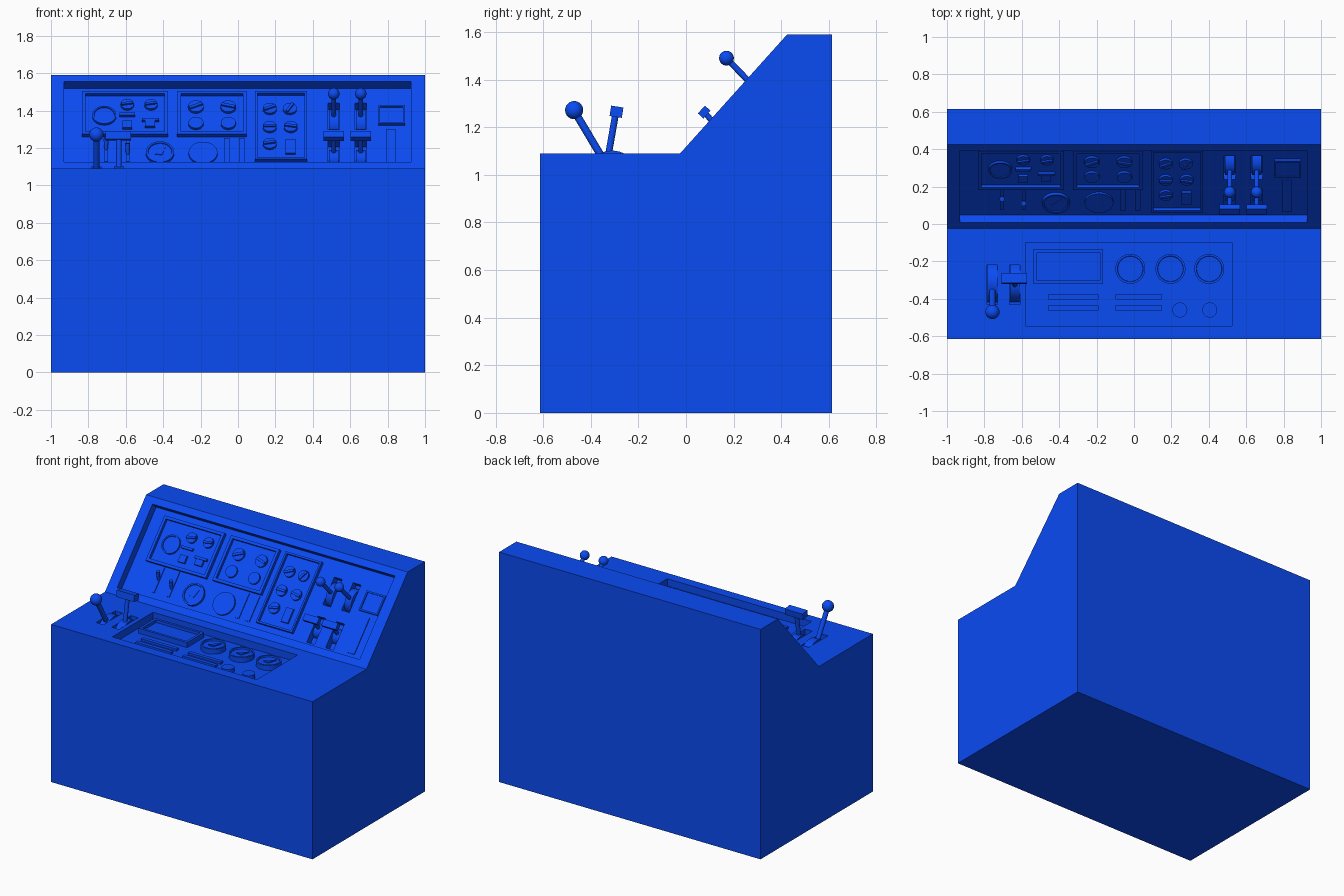
import bpy, bmesh, math
from mathutils import Matrix, Vector

if "Cube" in bpy.data.objects:
    bpy.data.objects.remove(bpy.data.objects["Cube"])

blue = bpy.data.materials.new("blue_paint")
blue.diffuse_color = (0.003, 0.07, 0.9, 1)
blue.use_nodes = True
blue.node_tree.nodes["Principled BSDF"].inputs["Base Color"].default_value = blue.diffuse_color
WORLD = Matrix()
DESK = Matrix.Translation((0, 0, 1.04))                      # floor of desk recess
SLOPE = Matrix.Translation((0, 0.016, 1.053)) @ Matrix.Rotation(math.atan2(0.5, 0.45), 4, 'X')


def finish(name, bm, M=WORLD, smooth=False):
    bmesh.ops.recalc_face_normals(bm, faces=bm.faces)
    me = bpy.data.meshes.new(name)
    bm.to_mesh(me)
    bm.free()
    me.transform(M)
    me.materials.append(blue)
    ob = bpy.data.objects.new(name, me)
    bpy.context.collection.objects.link(ob)
    if smooth:
        bpy.ops.object.select_all(action='DESELECT')
        ob.select_set(True)
        bpy.context.view_layer.objects.active = ob
        bpy.ops.object.shade_smooth_by_angle()
    return ob


def box(name, M, x0, x1, y0, y1, z0, z1, border=0, sink=0):
    """Box, optionally with an inset and sunk top (a frame)."""
    bm = bmesh.new()
    c = Vector(((x0 + x1) / 2, (y0 + y1) / 2, (z0 + z1) / 2))
    bmesh.ops.create_cube(bm, size=1, matrix=Matrix.Translation(c) @ Matrix.Diagonal((x1 - x0, y1 - y0, z1 - z0, 1)))
    if border:
        bm.normal_update()
        top = max(bm.faces, key=lambda f: f.calc_center_median().z)
        bmesh.ops.inset_individual(bm, faces=[top], thickness=border)
        # the extrusion leaves the wall strip that follows the sunk face
        ext = bmesh.ops.extrude_discrete_faces(bm, faces=[top])["faces"]
        bmesh.ops.translate(bm, vec=(0, 0, -sink), verts=ext[0].verts)
    return finish(name, bm, M)


def lathe(name, M, x, y, profile, n=32):
    bm = bmesh.new()
    vs = [bm.verts.new((r, 0, z)) for r, z in profile]
    es = [bm.edges.new(p) for p in zip(vs, vs[1:])]
    bmesh.ops.spin(bm, geom=vs + es, axis=(0, 0, 1), cent=(0, 0, 0), angle=math.tau, steps=n)
    bmesh.ops.remove_doubles(bm, verts=bm.verts, dist=1e-5)
    return finish(name, bm, M @ Matrix.Translation((x, y, 0)), True)


def rod(name, M, a, b, r, r2=None, n=20):
    a, b = Vector(a), Vector(b)
    d = b - a
    bm = bmesh.new()
    bmesh.ops.create_cone(bm, cap_ends=True, segments=n, radius1=r, radius2=r2 or r, depth=d.length,
                          matrix=Matrix.Translation((a + b) / 2) @ d.to_track_quat('Z', 'Y').to_matrix().to_4x4())
    return finish(name, bm, M, True)


def ball(name, M, p, r):
    bm = bmesh.new()
    bmesh.ops.create_uvsphere(bm, u_segments=24, v_segments=14, radius=r, matrix=Matrix.Translation(p))
    return finish(name, bm, M, True)


def cut(target, M, *dims):
    c = box("cutter", M, *dims)
    c.hide_render = True
    m = target.modifiers.new("cut", 'BOOLEAN')
    m.operation, m.solver, m.object = 'DIFFERENCE', 'EXACT', c
    bpy.context.view_layer.objects.active = target
    bpy.ops.object.modifier_apply(modifier="cut")
    bpy.data.objects.remove(c)


def gauge(name, M, x, y, r, h, needle=True):
    lathe(name, M, x, y, [(r, 0), (r, h), (r * .86, h), (r * .84, h * .7), (0, h * .7)])
    if not needle:
        return
    bm = bmesh.new()
    tri = [bm.verts.new((x + r * a, y + r * b, h * .7)) for a, b in ((-.35, -.2), (.15, -.25), (.4, .5))]
    f = bm.faces.new(tri)
    e = bmesh.ops.extrude_face_region(bm, geom=[f])["geom"]
    bmesh.ops.translate(bm, vec=(0, 0, h * .2), verts=[v for v in e if isinstance(v, bmesh.types.BMVert)])
    finish(name + "_needle", bm, M)


def knob(name, M, x, y, r, h=0.018, angle=None):
    lathe(name, M, x, y, [(r, 0), (r, h), (0, h)])
    if angle is not None:
        R = M @ Matrix.Translation((x, y, 0)) @ Matrix.Rotation(math.radians(angle), 4, 'Z')
        box(name + "_grip", R, -r * .9, r * .9, -r * .2, r * .2, h - .002, h + .01)


def S(z, t=0.015):
    """Front-view height to distance up the slope."""
    return (z - 1.053 - 0.669 * t) / 0.743


# Cabinet body
bm = bmesh.new()
prof = [(-.614, 0), (.614, 0), (.614, 1.59), (.425, 1.59), (-.025, 1.09), (-.614, 1.09)]
f = bm.faces.new([bm.verts.new((-1, y, z)) for y, z in prof])
e = bmesh.ops.extrude_face_region(bm, geom=[f])["geom"]
bmesh.ops.translate(bm, vec=(2, 0, 0), verts=[v for v in e if isinstance(v, bmesh.types.BMVert)])
body = finish("cabinet_body", bm)
cut(body, SLOPE, -.93, .925, .048, .626, 0, .2)
cut(body, DESK, -.58, .525, -.545, -.10, 0, .2)
for x in (-.757, -.637):
    cut(body, WORLD, x - .028, x + .028, -.43, -.22, 1.0, 1.2)
for x in (.512, .656):
    cut(body, SLOPE, x - .03, x + .03, .07, .25, -.05, .03)
    cut(body, SLOPE, x - .03, x + .03, .33, .52, -.05, .03)

# Desk levers
for x in (-.757, -.637):
    rod("desk_lever_hub", WORLD, (x - .027, -.31, .995), (x + .027, -.31, .995), .107, n=40)
rod("desk_ball_lever", WORLD, (-.757, -.345, 1.06), (-.757, -.47, 1.27), .016)
ball("desk_ball_grip", WORLD, (-.757, -.47, 1.272), .038)
rod("desk_t_lever", WORLD, (-.637, -.33, 1.06), (-.637, -.295, 1.26), .014)
T = Matrix.Translation((-.64, -.292, 1.265)) @ Matrix.Rotation(math.radians(-9), 4, 'X')
box("desk_t_grip", T, -.068, .068, -.026, .026, -.022, .022)

# Desk instruments
box("desk_screen", DESK, -.537, -.165, -.32, -.135, 0, .035, .025, .02)
for x in (-.02, .195, .402):
    gauge("desk_gauge", DESK, x, -.24, .08, .035)
for x in (.245, .405):
    knob("desk_button", DESK, x, -.46, .04, .03)
for x0, x1 in ((-.46, -.19), (-.10, .15)):
    for y in (-.39, -.45):
        box("desk_key_strip", DESK, x0, x1, y - .013, y + .013, 0, .015)

# Slope levers
for x in (.512, .656):
    rod("slope_hub_low", SLOPE, (x - .025, .17, -.06), (x + .025, .17, -.06), .05, n=40)
    rod("slope_hub_high", SLOPE, (x - .025, .42, -.06), (x + .025, .42, -.06), .08, n=40)
    rod("slope_t_lever", SLOPE, (x, .18, -.03), (x, .197, .09), .012)
    box("slope_t_grip", SLOPE, x - .055, x + .055, .175, .219, .08, .112)
    rod("slope_ball_lever", SLOPE, (x, .415, 0), (x, .428, .178), .013)
    ball("slope_ball_grip", SLOPE, (x, .428, .178), .031)

# Instrument frames on the slope
box("left_frame", SLOPE, -.835, -.375, .275, .586, 0, .024, .027, .02)
box("middle_frame", SLOPE, -.325, .045, .275, .586, 0, .024, .027, .02)
box("right_frame", SLOPE, .092, .368, .096, .586, 0, .024, .018, .02)
box("small_screen", SLOPE, .75, .893, .36, .495, 0, .014, .014, .008)
box("side_plate", SLOPE, .79, .843, .08, .33, 0, .006)

# Left frame contents
gauge("left_dial", SLOPE, -.715, S(1.376), .064, .018, False)
for x in (-.592, -.465):
    knob("left_knob", SLOPE, x, S(1.434), .035, .018, 10)
for x, z, w, h in ((-.592, 1.38, .085, .016), (-.468, 1.352, .09, .016),
                   (-.592, 1.325, .05, .05), (-.47, 1.33, .055, .04)):
    box("left_switch", SLOPE, x - w / 2, x + w / 2, S(z) - h / 2, S(z) + h / 2, 0, .02)

# Middle frame contents
for x, a in ((-.225, 25), (-.052, -15)):
    knob("middle_knob", SLOPE, x, S(1.422), .041, .018, a)
    knob("middle_button", SLOPE, x, S(1.334), .04, .018)

# Right frame contents
for x, z, a in ((.17, 1.412, 25), (.277, 1.412, 60), (.17, 1.315, 0), (.282, 1.315, -10), (.17, 1.225, 10)):
    knob("right_knob", SLOPE, x, S(z), .037, .018, a)
box("right_switch", SLOPE, .255, .308, .147, .245, 0, .018)

# Lower row: toggles, dials and slider tracks
for x, z in ((-.705, 1.215), (-.59, 1.19)):
    box("toggle_track", SLOPE, x - .01, x + .01, .095, .27, 0, .006)
    rod("toggle_pin", SLOPE, (x, S(z) - .02, 0), (x, S(z) + .02, .045), .009, .014)
gauge("lower_dial", SLOPE, -.417, S(1.178), .075, .018)
knob("lower_disc", SLOPE, -.187, S(1.178), .077, .012)
for x in (-.06, .02):
    box("slider_track", SLOPE, x - .015, x + .015, .09, .265, 0, .006)
